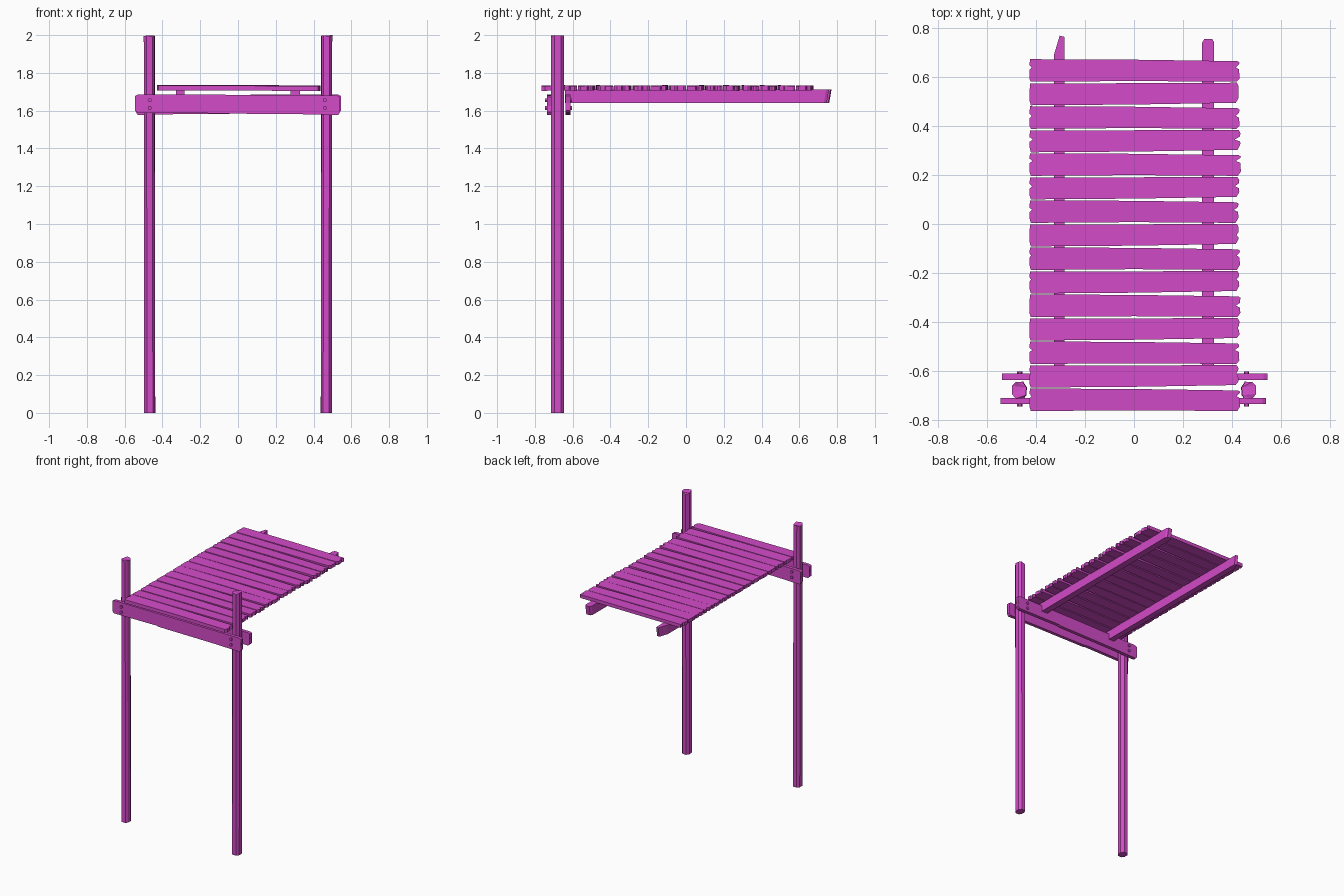
import bpy, bmesh, math, random
from mathutils import Vector

random.seed(7)
cube = bpy.data.objects.get("Cube")
if cube:
    bpy.data.objects.remove(cube, do_unlink=True)

# One flat colour for the whole structure
MAGENTA = (0.65, 0.07, 0.58, 1)
mat = bpy.data.materials.new("magenta_wood")
mat.use_nodes = True
mat.diffuse_color = MAGENTA
bsdf = mat.node_tree.nodes["Principled BSDF"]
bsdf.inputs["Base Color"].default_value = MAGENTA
bsdf.inputs["Roughness"].default_value = 0.9

# How an outline (u, v) and a depth w map to x, y, z for each extrusion axis
PLACE = {
    "x": lambda u, v, w: Vector((w, u, v)),
    "y": lambda u, v, w: Vector((u, w, v)),
    "z": lambda u, v, w: Vector((u, v, w)),
}


def prism(name, outline, axis, low, high, tweak=None):
    """Extrude an outline along an axis; tweak may move each vertex."""
    bm = bmesh.new()
    rings = [[bm.verts.new(PLACE[axis](u, v, w)) for u, v in outline] for w in (low, high)]
    n = len(outline)
    for ring in rings:
        bm.faces.new(ring)
    for i in range(n):
        j = (i + 1) % n
        bm.faces.new((rings[0][i], rings[0][j], rings[1][j], rings[1][i]))
    if tweak:
        for v in bm.verts:
            tweak(v.co)
    bmesh.ops.triangulate(bm, faces=[f for f in bm.faces if len(f.verts) > 4])
    bmesh.ops.recalc_face_normals(bm, faces=bm.faces)
    mesh = bpy.data.meshes.new(name)
    bm.to_mesh(mesh)
    bm.free()
    mesh.materials.append(mat)
    obj = bpy.data.objects.new(name, mesh)
    bpy.context.collection.objects.link(obj)
    return obj


# Posts: rough eight-sided timbers with chipped tops
POST_Y = -0.68
for side, label in ((-1, "right"), (1, "left")):
    cx = side * 0.467
    profile = [(-0.03, -0.015), (-0.015, -0.035), (0.016, -0.034), (0.027, -0.02),
               (0.029, 0.012), (0.014, 0.035), (-0.014, 0.034), (-0.03, 0.018)]
    outline = [(cx + side * -u, POST_Y + v) for u, v in profile]

    def chip(co):
        if co.z > 1:
            co.z -= random.uniform(0, 0.015)
            co.x += side * 0.002

    prism(f"{label}_post", outline, "z", 0, 2.0, chip)

# Paired cross beams clamping the posts, with broken ends
beam = [(-0.545, 1.60), (-0.53, 1.587), (-0.17, 1.59), (-0.155, 1.585), (0.30, 1.582),
        (0.53, 1.577), (0.54, 1.592), (0.533, 1.625), (0.54, 1.672), (0.525, 1.68),
        (0.10, 1.684), (-0.53, 1.685), (-0.545, 1.678), (-0.538, 1.64)]
prism("front_cross_beam", beam, "y", -0.737, -0.712)
prism("back_cross_beam", [(-u, v) for u, v in beam], "y", -0.637, -0.611)

# Bolt heads on the outer faces of both beams
for x in (-0.467, 0.46):
    for z in (1.614, 1.655):
        ring = [(x + 0.011 * math.cos(a * math.tau / 6), z + 0.011 * math.sin(a * math.tau / 6))
                for a in range(6)]
        prism("front_bolt", ring, "y", -0.747, -0.73)
        prism("back_bolt", ring, "y", -0.62, -0.603)

# Joists carrying the deck, each with its own cut at the free end
def joist_end(co):
    if co.y > 0.7 and co.z < 1.66:
        co.y -= 0.012


prism("right_joist", [(-0.328, -0.64), (-0.284, -0.64), (-0.284, 0.765), (-0.304, 0.77),
                      (-0.328, 0.69)], "z", 1.64, 1.711, joist_end)
prism("left_joist", [(0.278, -0.64), (0.328, -0.64), (0.328, 0.742), (0.32, 0.757),
                     (0.288, 0.757), (0.278, 0.74)], "z", 1.64, 1.711, joist_end)

# Deck: fifteen planks with uneven edges and split ends
COUNT = 15
PITCH = 0.0962
for i in range(COUNT):
    y0 = -0.765 + i * PITCH
    y1 = y0 + PITCH - 0.004
    skew = 0.01 if i % 2 else -0.01
    front = max(skew, 0)
    back = max(-skew, 0) * 0.8
    x0, x1 = -0.428, 0.433 + random.uniform(-0.006, 0.006)
    split = y0 + random.uniform(0.35, 0.65) * PITCH
    cut = random.uniform(0.012, 0.025)
    notch = random.uniform(0.006, 0.028)
    right_split = [(x1 - 0.002, split - 0.008), (x1 - notch, split), (x1 - 0.002, split + 0.012)]
    left_split = [(x0, split + 0.01), (x0 + notch * 0.6, split), (x0, split - 0.01)]
    outline = [(x0 + 0.006, y0), (0.0, y0 + 0.003), (x1 - 0.012, y0 + front), (x1, y0 + front + cut)]
    outline += right_split
    outline += [(x1, y1 - 0.014), (x1 - 0.008, y1 - back), (0.0, y1 - 0.002), (x0 + 0.003, y1 - front * 0.3)]
    outline += left_split + [(x0, y0 + cut)]
    roll = random.uniform(-0.04, 0.04)
    middle = (y0 + y1) / 2

    def warp(co):
        co.z += (co.y - middle) * roll - 0.002 * (co.x > 0.3)

    prism("deck_plank", outline, "z", 1.708, 1.734, warp)
